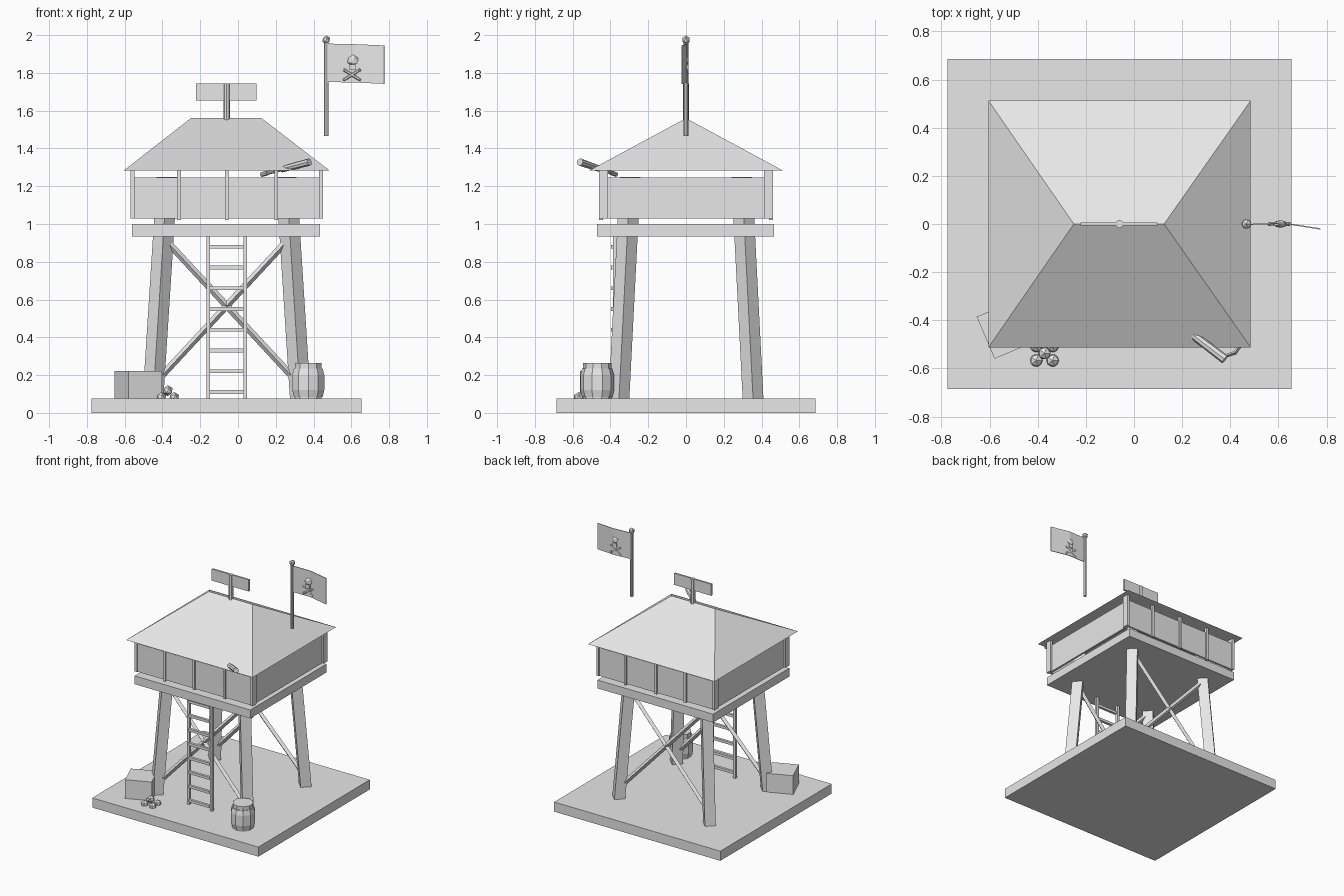
import bpy, bmesh
from math import radians
from mathutils import Vector, Matrix

cube = bpy.data.objects.get("Cube")
if cube:
    bpy.data.objects.remove(cube, do_unlink=True)

mat = bpy.data.materials.new("plain grey")
mat.use_nodes = True
GREY = (0.8, 0.8, 0.8, 1)
mat.diffuse_color = GREY
mat.node_tree.nodes["Principled BSDF"].inputs["Base Color"].default_value = GREY

CX = -0.06      # tower centre line
GROUND = 0.075  # top of the base slab


def finish(name, bm):
    bmesh.ops.recalc_face_normals(bm, faces=bm.faces)
    me = bpy.data.meshes.new(name)
    bm.to_mesh(me)
    bm.free()
    me.materials.append(mat)
    ob = bpy.data.objects.new(name, me)
    bpy.context.collection.objects.link(ob)
    return ob


def box(name, center, size, turn=0):
    bm = bmesh.new()
    bmesh.ops.create_cube(bm, size=1)
    m = Matrix.Translation(center) @ Matrix.Rotation(turn, 4, 'Z') @ Matrix.Diagonal((*size, 1))
    bm.transform(m)
    return finish(name, bm)


def span(name, x, y, z):
    lo, hi = Vector((x[0], y[0], z[0])), Vector((x[1], y[1], z[1]))
    return box(name, (lo + hi) / 2, hi - lo)


def rod(name, p, q, r1, r2=None, sides=8):
    p, q = Vector(p), Vector(q)
    bm = bmesh.new()
    bmesh.ops.create_cone(bm, cap_ends=True, segments=sides, radius1=r1,
                          radius2=r1 if r2 is None else r2, depth=(q - p).length)
    bm.transform(Matrix.Translation((p + q) / 2) @ (q - p).to_track_quat('Z', 'Y').to_matrix().to_4x4())
    return finish(name, bm)


def ball(name, center, r, scale=(1, 1, 1)):
    bm = bmesh.new()
    bmesh.ops.create_icosphere(bm, subdivisions=1, radius=r)
    bm.transform(Matrix.Translation(center) @ Matrix.Diagonal((*scale, 1)))
    return finish(name, bm)


# Base slab and raised platform
span("base_slab", (-0.775, 0.655), (-0.685, 0.685), (0, GROUND))
span("platform", (-0.56, 0.435), (-0.47, 0.467), (0.935, 1.0))

# Four leaning legs, diamond in section with level ends
for sx, side in ((-1, "right"), (1, "left")):
    for sy, end in ((-1, "front"), (1, "back")):
        bm = bmesh.new()
        bmesh.ops.create_cone(bm, cap_ends=True, segments=4, radius1=0.055, radius2=0.055, depth=1)
        for v in bm.verts:
            top = v.co.z > 0
            v.co.x += CX + sx * (0.315 if top else 0.39)
            v.co.y += sy * (0.295 if top else 0.355)
            v.co.z = 1.25 if top else GROUND
        finish(f"{end}_{side}_leg", bm)

# Crossed braces on the front and back
for sy, end in ((-1, "front"), (1, "back")):
    for sx in (-1, 1):
        rod(f"{end}_brace", (CX + sx * 0.30, sy * 0.315, 0.89),
            (CX - sx * 0.35, sy * 0.345, 0.19), 0.018, sides=4)

# Ladder
for sx in (-1, 1):
    box("ladder_rail", (CX + sx * 0.098, -0.376, 0.505), (0.02, 0.02, 0.86))
for i in range(8):
    box("ladder_rung", (CX, -0.386, 0.11 + i * 0.11), (0.18, 0.02, 0.02))

# Cabin walls, open above and below
WALL_Z = (1.028, 1.247)
for s in (-1, 1):
    y, x = s * 0.444, CX + s * 0.488
    span("long_wall", (CX - 0.496, CX + 0.496), (y - 0.008, y + 0.008), WALL_Z)
    span("side_wall", (x - 0.008, x + 0.008), (-0.44, 0.44), WALL_Z)
    for dx in (-0.253, 0, 0.263):
        box("wall_post", (CX + dx, s * 0.45, 1.153), (0.02, 0.022, 0.265))
    for sx in (-1, 1):
        box("corner_post", (CX + sx * 0.499, s * 0.436, 1.157), (0.02, 0.048, 0.257))

# Hipped roof with a short ridge
bm = bmesh.new()
eaves = [bm.verts.new((x, y, 1.283)) for x, y in
         ((-0.605, -0.513), (0.485, -0.513), (0.485, 0.513), (-0.605, 0.513))]
left, right = bm.verts.new((-0.25, 0, 1.56)), bm.verts.new((0.125, 0, 1.56))
a, b, c, d = eaves
for face in ((d, c, b, a), (a, b, right, left), (c, d, left, right), (b, c, right), (d, a, left)):
    bm.faces.new(face)
finish("roof", bm)

# Sign on the ridge
rod("sign_post", (CX, 0, 1.54), (CX, 0, 1.743), 0.017, sides=8)
span("sign_board", (-0.222, 0.097), (-0.007, 0.007), (1.655, 1.745))

# Flag pole and bent flag
PX = 0.467
rod("flag_pole", (PX, 0, 1.465), (PX, 0, 1.97), 0.012)
ball("pole_finial", (PX, 0, 1.975), 0.023)
bm = bmesh.new()
path = ((PX, 0, 1.955), (0.62, 0.006, 1.952), (0.775, -0.018, 1.945))
columns = [(bm.verts.new(p), bm.verts.new((p[0], p[1], p[2] - 0.203))) for p in path]
for (t0, b0), (t1, b1) in zip(columns, columns[1:]):
    bm.faces.new((t0, b0, b1, t1))
flag = finish("flag", bm)
flag.modifiers.new("thickness", 'SOLIDIFY').thickness = 0.005

# Skull and crossed bones through the flag
ball("skull", (0.608, 0, 1.866), 0.033, (1, 0.5, 0.9))
box("skull_jaw", (0.606, 0, 1.83), (0.034, 0.024, 0.03))
for s in (-1, 1):
    rod("bone", (0.603 - s * 0.04, 0, 1.765), (0.603 + s * 0.04, 0, 1.815), 0.008, sides=6)
    for t in (-1, 1):
        ball("bone_end", (0.603 + s * t * 0.04, 0, 1.79 + t * 0.025), 0.01)

# Crate, turned on the ground
box("crate", (-0.528, -0.435, 0.148), (0.192, 0.19, 0.146), radians(23))

# Barrel: staves with a swollen middle
BX, BY = 0.372, -0.47
rod("barrel_body", (BX, BY, GROUND), (BX, BY, 0.265), 0.075, sides=10)
rod("barrel_belly_lower", (BX, BY, 0.085), (BX, BY, 0.12), 0.08, 0.089, sides=10)
rod("barrel_belly", (BX, BY, 0.12), (BX, BY, 0.2), 0.089, sides=10)
rod("barrel_belly_upper", (BX, BY, 0.2), (BX, BY, 0.235), 0.089, 0.08, sides=10)

# Pile of round shot
for sx in (-1, 1):
    for sy in (-1, 1):
        ball("shot", (-0.372 + sx * 0.034, -0.537 + sy * 0.03, 0.082), 0.029)
ball("top_shot", (-0.372, -0.537, 0.118), 0.029)

# Spyglass resting on the front wall
near, far = Vector((0.125, -0.37, 1.262)), Vector((0.378, -0.562, 1.328))
rod("spyglass_eyepiece", near, near.lerp(far, 0.12), 0.013, sides=8)
rod("spyglass_tube", near.lerp(far, 0.08), near.lerp(far, 0.5), 0.01, sides=8)
rod("spyglass_barrel", near.lerp(far, 0.42), far, 0.017, 0.02, sides=8)
